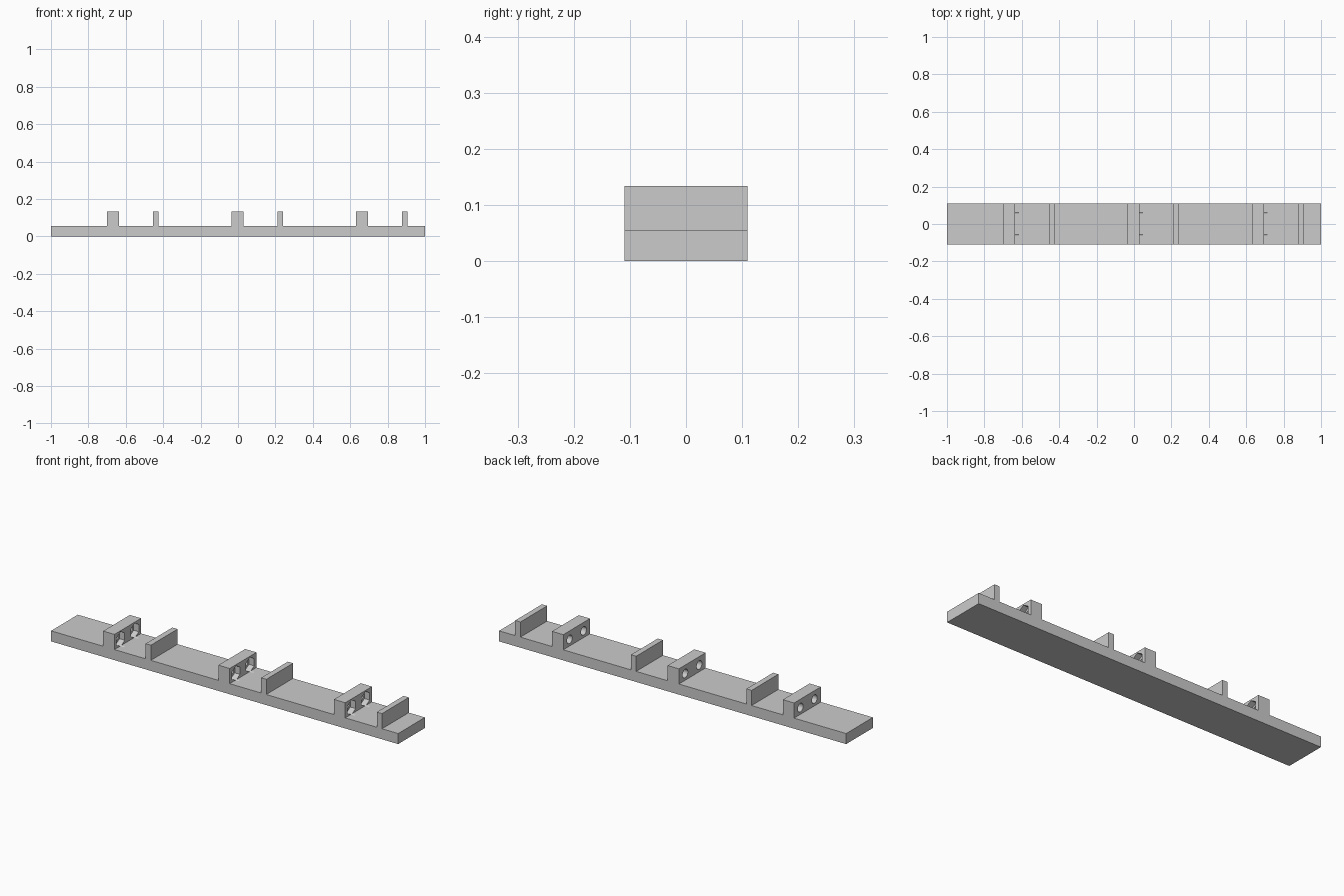
import bpy, bmesh, math
from mathutils import Matrix

if "Cube" in bpy.data.objects:
    bpy.data.objects.remove(bpy.data.objects["Cube"])

HALF_Y, BASE_Z, TOP_Z = 0.11, 0.055, 0.134
CLAMPS = [(-0.70, -0.635), (-0.036, 0.029), (0.63, 0.695)]
STOPS = [(-0.455, -0.425), (0.21, 0.24), (0.877, 0.907)]

grey = bpy.data.materials.new("light grey")
grey.diffuse_color = (0.6, 0.6, 0.6, 1)
grey.use_nodes = True
grey.node_tree.nodes["Principled BSDF"].inputs["Base Color"].default_value = grey.diffuse_color


def make_object(name, bm):
    bmesh.ops.recalc_face_normals(bm, faces=bm.faces)
    mesh = bpy.data.meshes.new(name)
    bm.to_mesh(mesh)
    bm.free()
    mesh.materials.append(grey)
    ob = bpy.data.objects.new(name, mesh)
    bpy.context.collection.objects.link(ob)
    return ob


# Rail with upright blocks: one side profile extruded across the width
profile = [(-1, 0), (-1, BASE_Z)]
for a, b in sorted(CLAMPS + STOPS):
    profile += [(a, BASE_Z), (a, TOP_Z), (b, TOP_Z), (b, BASE_Z)]
profile += [(1, BASE_Z), (1, 0)]
bm = bmesh.new()
face = bm.faces.new([bm.verts.new((x, -HALF_Y, z)) for x, z in profile])
ext = bmesh.ops.extrude_face_region(bm, geom=[face])
bmesh.ops.translate(bm, vec=(0, 2 * HALF_Y, 0),
                    verts=[v for v in ext["geom"] if isinstance(v, bmesh.types.BMVert)])
rail = make_object("mounting_rail", bm)


def cut(name, sides, radius, spans):
    """Cut a pair of x-axis holes through each span."""
    bm = bmesh.new()
    for a, b in spans:
        for y in (-0.058, 0.058):
            place = (Matrix.Translation(((a + b) / 2, y, 0.09))
                     @ Matrix.Rotation(math.pi / 2, 4, "Y")
                     @ Matrix.Rotation(math.pi / 2, 4, "Z"))
            bmesh.ops.create_cone(bm, cap_ends=True, segments=sides, radius1=radius,
                                  radius2=radius, depth=b - a, matrix=place)
    cutter = make_object(name, bm)
    cutter.hide_render = True
    cutter.hide_viewport = True
    mod = rail.modifiers.new(name, "BOOLEAN")
    mod.operation, mod.solver, mod.object = "DIFFERENCE", "EXACT", cutter


# Bolt holes through the thick blocks, hexagonal nut pockets on their right faces
cut("bolt_hole_cutter", 32, 0.022, [(a - 0.02, b + 0.02) for a, b in CLAMPS])
cut("nut_pocket_cutter", 6, 0.038, [(b - 0.03, b + 0.02) for a, b in CLAMPS])
